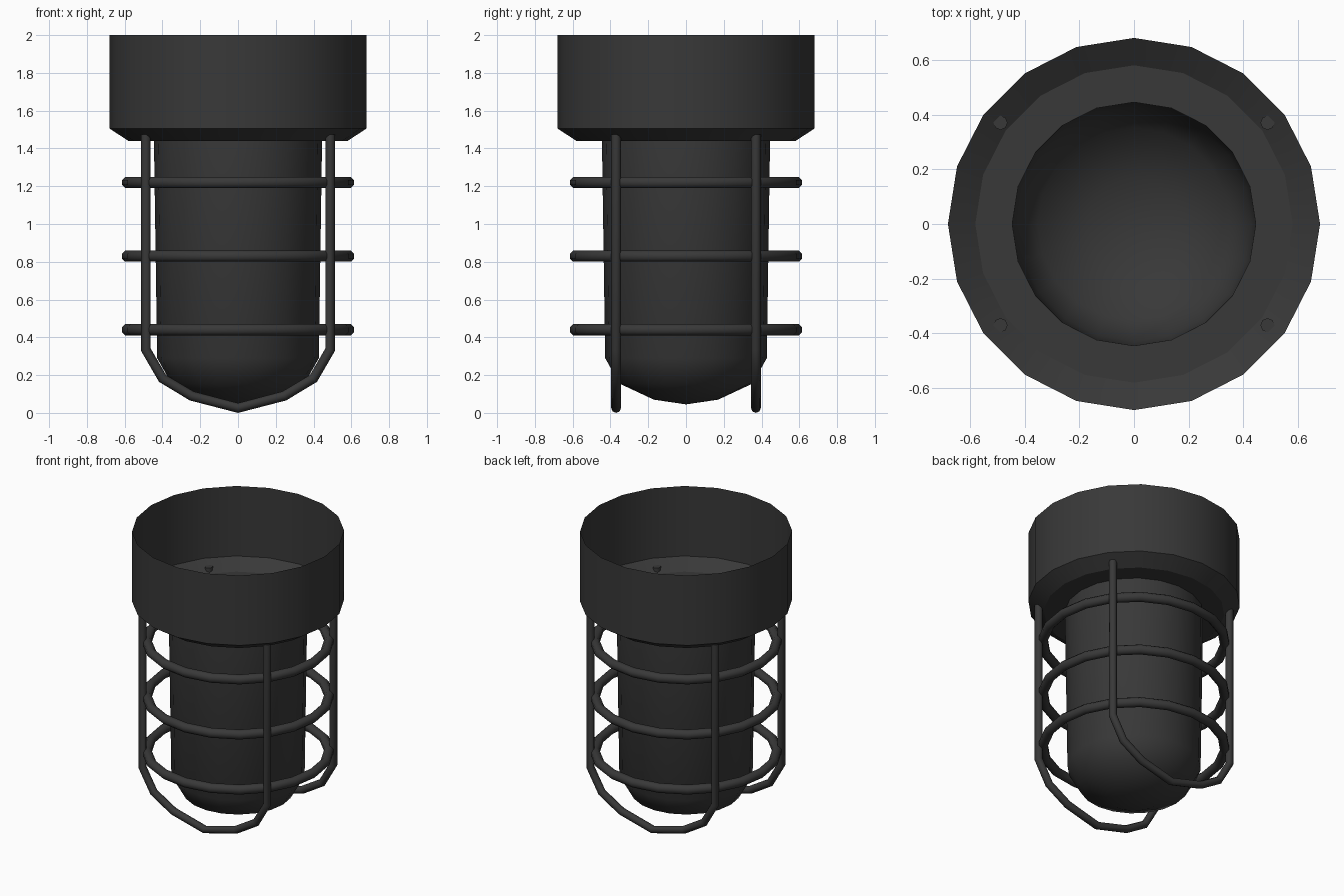
import bpy, bmesh, math

if "Cube" in bpy.data.objects:
    bpy.data.objects.remove(bpy.data.objects["Cube"])

SIDES = 20
mat = bpy.data.materials.new("dark_metal")
mat.diffuse_color = (0.04, 0.04, 0.04, 1)
mat.use_nodes = True
mat.node_tree.nodes["Principled BSDF"].inputs["Base Color"].default_value = mat.diffuse_color


def finish(obj, angle=30):
    obj.data.materials.append(mat)
    bpy.ops.object.select_all(action='DESELECT')
    obj.select_set(True)
    bpy.context.view_layer.objects.active = obj
    bpy.ops.object.shade_smooth_by_angle(angle=math.radians(angle))


def lathe(name, profile, closed=False, angle=30):
    """Spin an (r, z) profile about the z axis."""
    bm = bmesh.new()
    rows = []
    for r, z in profile:
        if r == 0:
            rows.append([bm.verts.new((0, 0, z))] * SIDES)
        else:
            rows.append([bm.verts.new((r * math.cos(a), r * math.sin(a), z))
                         for a in (2 * math.pi * i / SIDES for i in range(SIDES))])
    pairs = list(zip(rows, rows[1:]))
    if closed:
        pairs.append((rows[-1], rows[0]))
    for a, b in pairs:
        for i in range(SIDES):
            j = (i + 1) % SIDES
            bm.faces.new(dict.fromkeys((a[i], a[j], b[j], b[i])))
    bmesh.ops.recalc_face_normals(bm, faces=bm.faces)
    me = bpy.data.meshes.new(name)
    bm.to_mesh(me)
    bm.free()
    obj = bpy.data.objects.new(name, me)
    bpy.context.collection.objects.link(obj)
    finish(obj, angle)


def hoop(name, y, half_path, radius):
    """Bent rod in the xz plane, mirrored across x = 0."""
    path = half_path + [(-x, z) for x, z in reversed(half_path[:-1])]
    cu = bpy.data.curves.new(name, 'CURVE')
    cu.dimensions = '3D'
    cu.bevel_depth = radius
    cu.bevel_resolution = 2
    cu.use_fill_caps = True
    sp = cu.splines.new('POLY')
    sp.points.add(len(path) - 1)
    for p, (x, z) in zip(sp.points, path):
        p.co = (x, y, z, 1)
    obj = bpy.data.objects.new(name, cu)
    bpy.context.collection.objects.link(obj)
    bpy.ops.object.select_all(action='DESELECT')
    obj.select_set(True)
    bpy.context.view_layer.objects.active = obj
    bpy.ops.object.convert(target='MESH')
    finish(bpy.context.view_layer.objects.active, 50)


# Open-topped housing with a chamfered lower edge and a hole for the globe
lathe("housing", [(0.68, 2.0), (0.68, 1.505), (0.58, 1.44), (0.445, 1.44)])

# Tapered globe with a domed end
lathe("globe", [(0.445, 1.44), (0.428, 0.29), (0.352, 0.155), (0.17, 0.07), (0, 0.045)], angle=50)

# Three guard rings
T = 0.032
for n, z in enumerate((0.44, 0.83, 1.22)):
    section = [(0.585 + T * math.cos(a), z + T * math.sin(a))
               for a in (math.pi / 8 + math.pi / 4 * k for k in range(8))]
    lathe(f"guard_ring_{n + 1}", section, closed=True, angle=50)

# Two U-shaped guard hoops
half = [(0.488, 1.475), (0.488, 0.335), (0.40, 0.183), (0.245, 0.09), (0, 0.026)]
for name, y in (("front_guard_hoop", -0.37), ("back_guard_hoop", 0.37)):
    hoop(name, y, half, 0.026)
